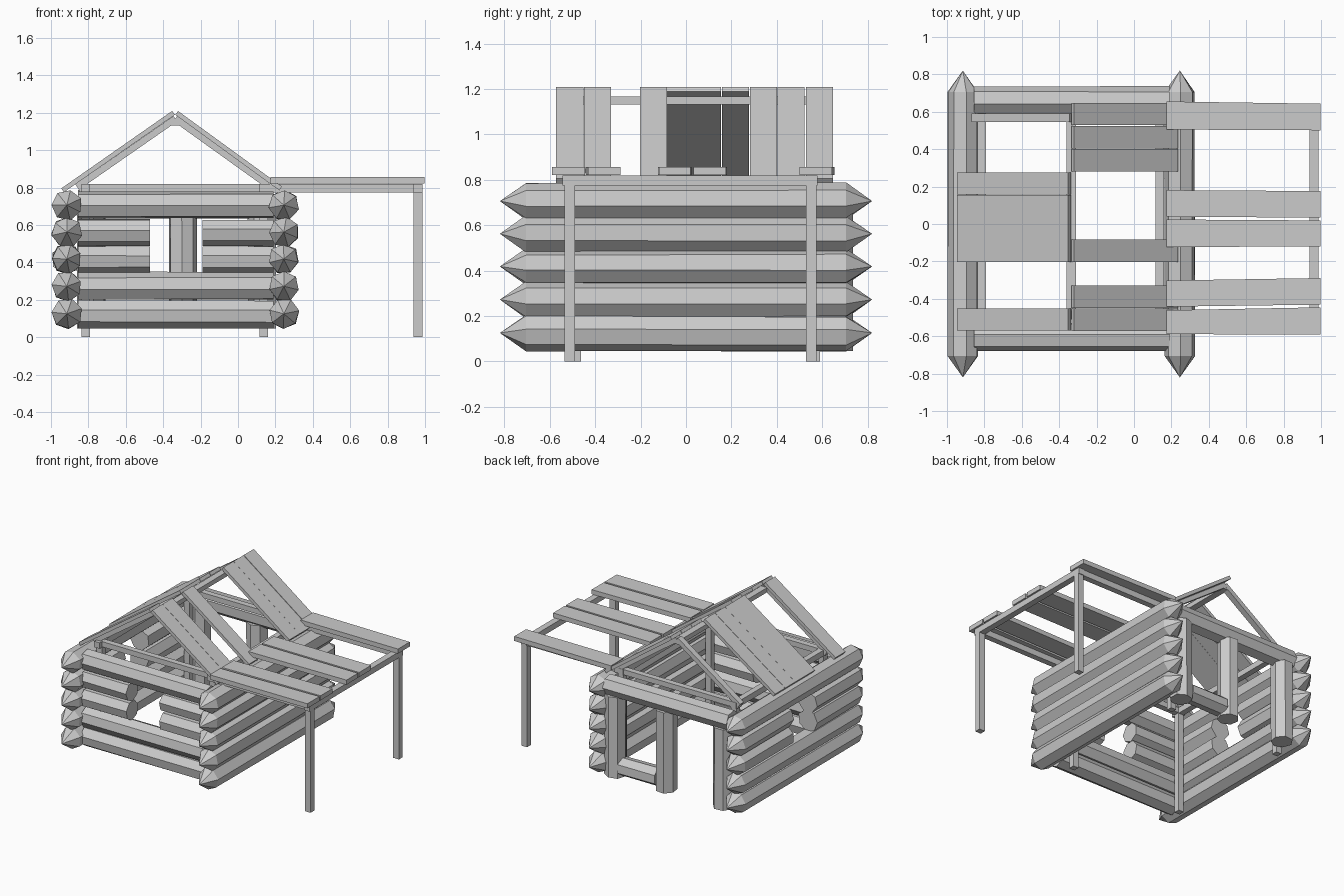
import bpy, bmesh, random
from math import cos, sin, tau
from mathutils import Vector

if "Cube" in bpy.data.objects:
    bpy.data.objects.remove(bpy.data.objects["Cube"])

random.seed(4)
SIDES = 7


def finish(name, bm):
    bmesh.ops.recalc_face_normals(bm, faces=bm.faces)
    me = bpy.data.meshes.new(name)
    bm.to_mesh(me)
    bm.free()
    ob = bpy.data.objects.new(name, me)
    bpy.context.collection.objects.link(ob)
    return ob


def log(name, p, q, r=0.08, tip=0.0):
    """Seven-sided rough log from p to q, with optional sharpened ends."""
    p, q = Vector(p), Vector(q)
    d = (q - p).normalized()
    u = d.orthogonal().normalized()
    v = d.cross(u)
    turn = random.uniform(0, tau)
    bm = bmesh.new()
    rings = []
    for c in (p + d * tip, q - d * tip):
        ring = []
        for i in range(SIDES):
            a = turn + tau * i / SIDES
            rr = r * random.uniform(0.95, 1.04)
            ring.append(bm.verts.new(c + (u * cos(a) + v * sin(a)) * rr))
        rings.append(ring)
    a, b = rings
    for i in range(SIDES):
        j = (i + 1) % SIDES
        bm.faces.new((a[i], a[j], b[j], b[i]))
    for ring, end in ((a, p), (b, q)):
        if tip:
            apex = bm.verts.new(end)
            for i in range(SIDES):
                bm.faces.new((ring[i], ring[(i + 1) % SIDES], apex))
        else:
            bm.faces.new(ring)
    return finish(name, bm)


def beam(name, p, q, w, t, w2=None):
    """Box from p to q: w is the horizontal width, t the thickness."""
    p, q = Vector(p), Vector(q)
    d = (q - p).normalized()
    side = Vector((0, 1, 0)) if abs(d.y) < 0.5 else Vector((1, 0, 0))
    up = d.cross(side).normalized()
    bm = bmesh.new()
    rings = []
    for c, ww in ((p, w), (q, w2 or w)):
        rings.append([bm.verts.new(c + side * sx * ww / 2 + up * sz * t / 2)
                      for sx, sz in ((-1, -1), (1, -1), (1, 1), (-1, 1))])
    a, b = rings
    for i in range(4):
        j = (i + 1) % 4
        bm.faces.new((a[i], a[j], b[j], b[i]))
    bm.faces.new(a)
    bm.faces.new(b)
    return finish(name, bm)


LEVELS = [0.125, 0.272, 0.418, 0.562, 0.706]
XL, XR, YF, YB = -0.915, 0.245, -0.605, 0.66

# Side and front walls; levels 3 and 4 are split by windows on left and front
for i, z in enumerate(LEVELS):
    log(f"right_wall_log_{i}", (XR, -0.82, z), (XR, 0.82, z), 0.082, 0.115)
    if i in (2, 3):
        for s, y in ((-1, -0.16), (1, 0.12)):
            end = log(f"left_wall_log_{i}_{s}", (XL, s * 0.82, z), (XL, y, z), 0.082, 0.115)
            # Flatten the sharpened tip at the window side
            for vert in end.data.vertices:
                if abs(vert.co.y - y) < 0.13:
                    vert.co.y = y
        log(f"front_wall_log_{i}_left", (-0.855, YF, z), (-0.47, YF, z), 0.074)
        log(f"front_wall_log_{i}_right", (-0.19, YF, z), (0.19, YF, z), 0.074)
    else:
        log(f"left_wall_log_{i}", (XL, -0.82, z), (XL, 0.82, z), 0.082, 0.115)
        log(f"front_wall_log_{i}", (-0.855, YF, z), (0.19, YF, z), 0.076)

# Back wall: lintel log, upright logs around the doorway, low sill log
log("back_lintel_log", (-0.855, YB, 0.712), (0.19, YB, 0.712), 0.076)
for i, x in enumerate((0.13, -0.295, -0.78)):
    log(f"back_upright_log_{i}", (x, YB, 0.045), (x, YB, 0.66), 0.078)
log("back_sill_log", (-0.24, YB, 0.125), (0.07, YB, 0.125), 0.072)

# Inner frame: posts, top plates and tie beams
FX, FY, S = (-0.815, 0.137), (-0.485, 0.568), 0.045
for x in FX:
    for y in FY:
        beam("frame_post", (x, y, 0), (x, y, 0.79), S, S)
    beam("frame_top_plate", (x, FY[0] - 0.05, 0.797), (x, FY[1] + 0.025, 0.797), S, S)
for y in FY:
    beam("frame_tie_beam", (-0.85, y, 0.799), (0.19, y, 0.799), S, 0.04)
    beam("rafter_left", (-0.86, y, 0.803), (-0.335, y, 1.168), S, 0.035)
    beam("rafter_right", (0.16, y, 0.813), (-0.335, y, 1.168), S, 0.035)
beam("ridge_beam", (-0.335, -0.51, 1.15), (-0.335, 0.59, 1.15), 0.05, 0.035)

# Roof planks, with gaps
for y in (0.217, 0.095, -0.025, -0.143, -0.51):
    beam("roof_plank_left", (-0.938, y, 0.785), (-0.345, y, 1.199), 0.119, 0.025)
for y in (0.588, 0.463, 0.342, -0.143, -0.39, -0.512):
    beam("roof_plank_right", (0.228, y, 0.795), (-0.328, y, 1.199), 0.12, 0.025)

# Side canopy: posts, beams and tapered planks
for y in (-0.512, 0.552):
    beam("canopy_post", (0.962, y, 0), (0.962, y, 0.78), S, 0.048)
    beam("canopy_side_beam", (0.15, y, 0.797), (0.94, y, 0.797), S, S)
beam("canopy_front_beam", (0.962, -0.545, 0.797), (0.962, 0.58, 0.797), 0.048, S)
for y0, y1, w0, w1 in ((0.58, 0.572, 0.15, 0.142), (0.11, 0.105, 0.142, 0.142),
                       (-0.05, -0.05, 0.148, 0.138), (-0.372, -0.36, 0.14, 0.142),
                       (-0.525, -0.518, 0.128, 0.145)):
    beam("canopy_plank", (0.175, y0, 0.838), (0.998, y1, 0.838), w0, 0.035, w1)
